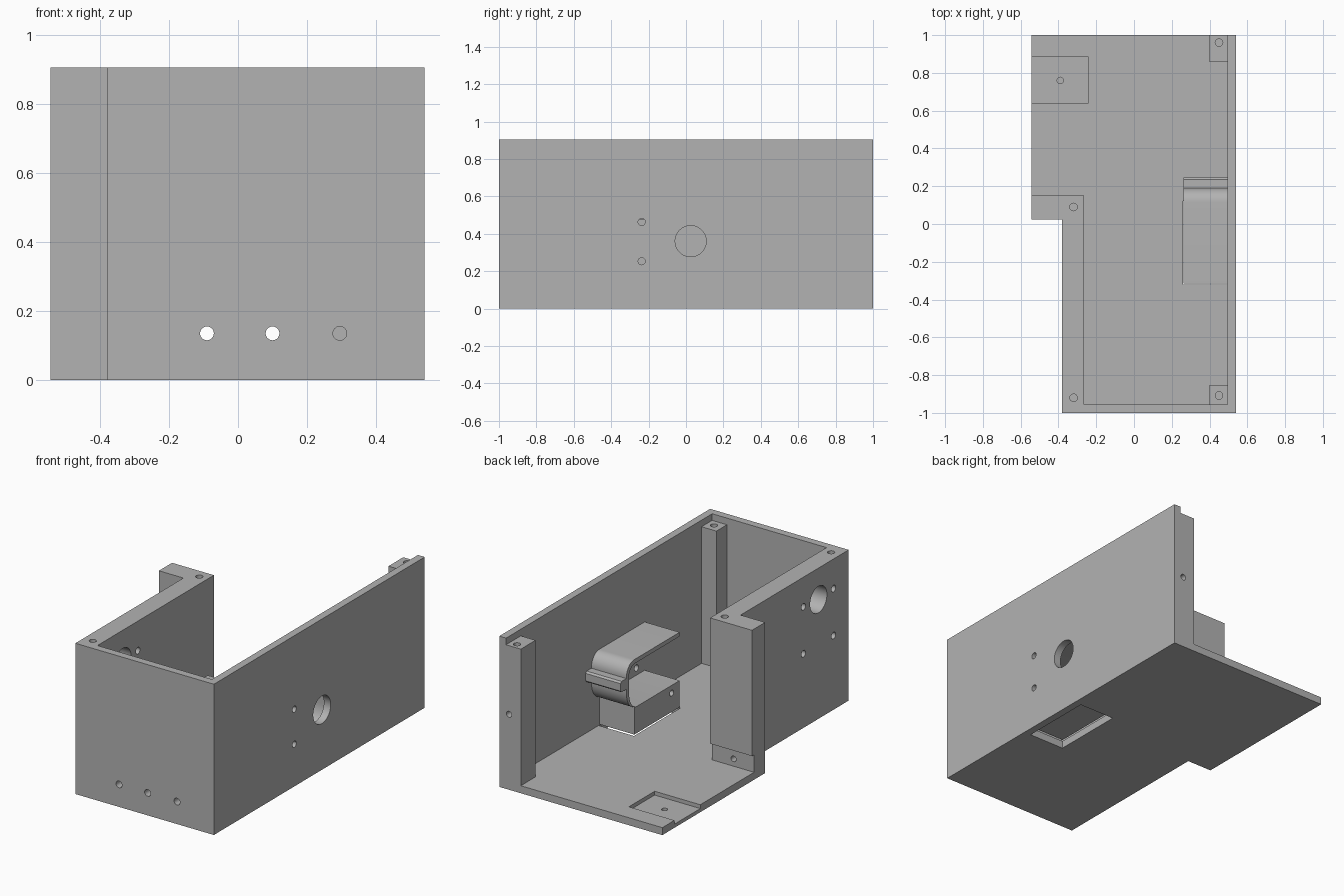
import bpy, bmesh, math
from mathutils import Vector

old = bpy.data.objects.get("Cube")
if old:
    bpy.data.objects.remove(old, do_unlink=True)

# Single grey material
grey = bpy.data.materials.new("plain grey")
grey.use_nodes = True
colour = (0.45, 0.45, 0.45, 1)
grey.diffuse_color = colour
grey.node_tree.nodes["Principled BSDF"].inputs["Base Color"].default_value = colour


def prism(name, points, axis, start, end):
    """Extrude a 2D outline along an axis; x takes (y, z), y takes (x, z), z takes (x, y)."""
    place = {"x": lambda p, d: (d, p[0], p[1]),
             "y": lambda p, d: (p[0], d, p[1]),
             "z": lambda p, d: (p[0], p[1], d)}[axis]
    bm = bmesh.new()
    face = bm.faces.new([bm.verts.new(place(p, start)) for p in points])
    shift = Vector(place((0, 0), end)) - Vector(place((0, 0), start))
    new = bmesh.ops.extrude_face_region(bm, geom=[face])["geom"]
    bmesh.ops.translate(bm, vec=shift, verts=[v for v in new if isinstance(v, bmesh.types.BMVert)])
    bmesh.ops.recalc_face_normals(bm, faces=bm.faces)
    mesh = bpy.data.meshes.new(name)
    bm.to_mesh(mesh)
    bm.free()
    obj = bpy.data.objects.new(name, mesh)
    bpy.context.collection.objects.link(obj)
    mesh.materials.append(grey)
    return obj


def box(name, x0, x1, y0, y1, z0, z1):
    return prism(name, [(x0, y0), (x1, y0), (x1, y1), (x0, y1)], "z", z0, z1)


def arc(cx, cy, rx, ry, a0, a1, n=10):
    angles = [math.radians(a0 + (a1 - a0) * i / n) for i in range(n + 1)]
    return [(cx + rx * math.cos(a), cy + ry * math.sin(a)) for a in angles]


def cut(target, cutter):
    mod = target.modifiers.new("cut", "BOOLEAN")
    mod.operation = "DIFFERENCE"
    mod.solver = "EXACT"
    mod.object = cutter
    bpy.context.view_layer.objects.active = target
    bpy.ops.object.modifier_apply(modifier=mod.name)
    bpy.data.objects.remove(cutter, do_unlink=True)


def drill(target, u, v, axis, start, end, r=0.02):
    n = 48 if r > 0.05 else 24
    cut(target, prism("drill", arc(u, v, r, r, 0, 360 - 360 / n, n - 1), axis, start, end))


H, FLOOR, WALL = 0.905, 0.045, 0.495

# Housing: stepped outline hollowed from above and open at the back
housing = prism("housing", [(-0.38, -1), (0.54, -1), (0.54, 1), (-0.543, 1),
                            (-0.543, 0.025), (-0.38, 0.025)], "z", 0, H)
cut(housing, prism("cavity", [(-0.265, -0.955), (WALL, -0.955), (WALL, 1.1), (-0.6, 1.1),
                              (-0.6, 0.15), (-0.265, 0.15)], "z", FLOOR, 1))

# Recess at the foot of the side flange, floor pocket and floor opening
cut(housing, box("recess", -0.6, -0.2, 0.13, 0.2, FLOOR, 0.15))
cut(housing, box("pocket", -0.6, -0.24, 0.64, 0.885, 0.022, 0.1))
cut(housing, box("opening", 0.26, WALL, -0.32, 0.122, -0.1, 0.1))
drill(housing, -0.407, 0.089, "y", 0.07, 0.2, 0.017)
drill(housing, -0.39, 0.76, "z", 0.008, 0.1, 0.017)

# Front wall holes
for x in (-0.09, 0.1, 0.295):
    drill(housing, x, 0.135, "y", -1.1, -0.9)

# Right wall holes
drill(housing, 0.025, 0.36, "x", 0.45, 0.6, 0.083)
for z in (0.253, 0.463):
    drill(housing, -0.237, z, "x", 0.45, 0.6, 0.019)

# Left wall holes
drill(housing, -0.714, 0.716, "x", -0.45, -0.2, 0.08)
for y in (-0.857, -0.571):
    for z in (0.445, 0.727):
        drill(housing, y, z, "x", -0.45, -0.2)

# Screw holes in the top of the left wall
for y in (0.09, -0.92):
    drill(housing, -0.32, y, "z", 0.7, 1)

# Corner posts with screw holes
front_post = box("front_post", 0.397, WALL, -0.955, -0.855, FLOOR, 0.865)
drill(front_post, 0.45, -0.908, "z", 0.7, 1)
back_post = box("back_post", 0.397, WALL, 0.86, 1, FLOOR, 0.865)
drill(back_post, 0.45, 0.96, "z", 0.7, 1)
drill(back_post, 0.475, 0.453, "y", 0.92, 1.1, 0.018)

# Clip: solid base block, rounded spring arm and latch lip
outline = [(-0.315, 0.05), (0.115, 0.05), (0.115, 0.22)]
outline += arc(0.115, 0.33, 0.075, 0.11, -80, 0, 8)
outline += [(0.19, 0.35), (0.235, 0.35), (0.245, 0.36), (0.245, 0.405), (0.235, 0.415), (0.19, 0.415)]
outline += arc(0.115, 0.42, 0.075, 0.08, 4, 90)
outline += [(-0.315, 0.5), (-0.315, 0.475)]
outline += arc(0.105, 0.42, 0.06, 0.055, 90, 0)
outline += arc(0.09, 0.32, 0.075, 0.11, 0, -90)
outline += [(-0.315, 0.21)]
clip = prism("clip", outline, "x", 0.263, WALL)
drill(clip, -0.24, 0.164, "x", 0.2, 0.4, 0.018)

# Smooth the round surfaces and keep corners sharp
for obj in (housing, front_post, back_post, clip):
    bpy.ops.object.select_all(action="DESELECT")
    obj.select_set(True)
    bpy.context.view_layer.objects.active = obj
    bpy.ops.object.shade_smooth_by_angle(angle=math.radians(30))
